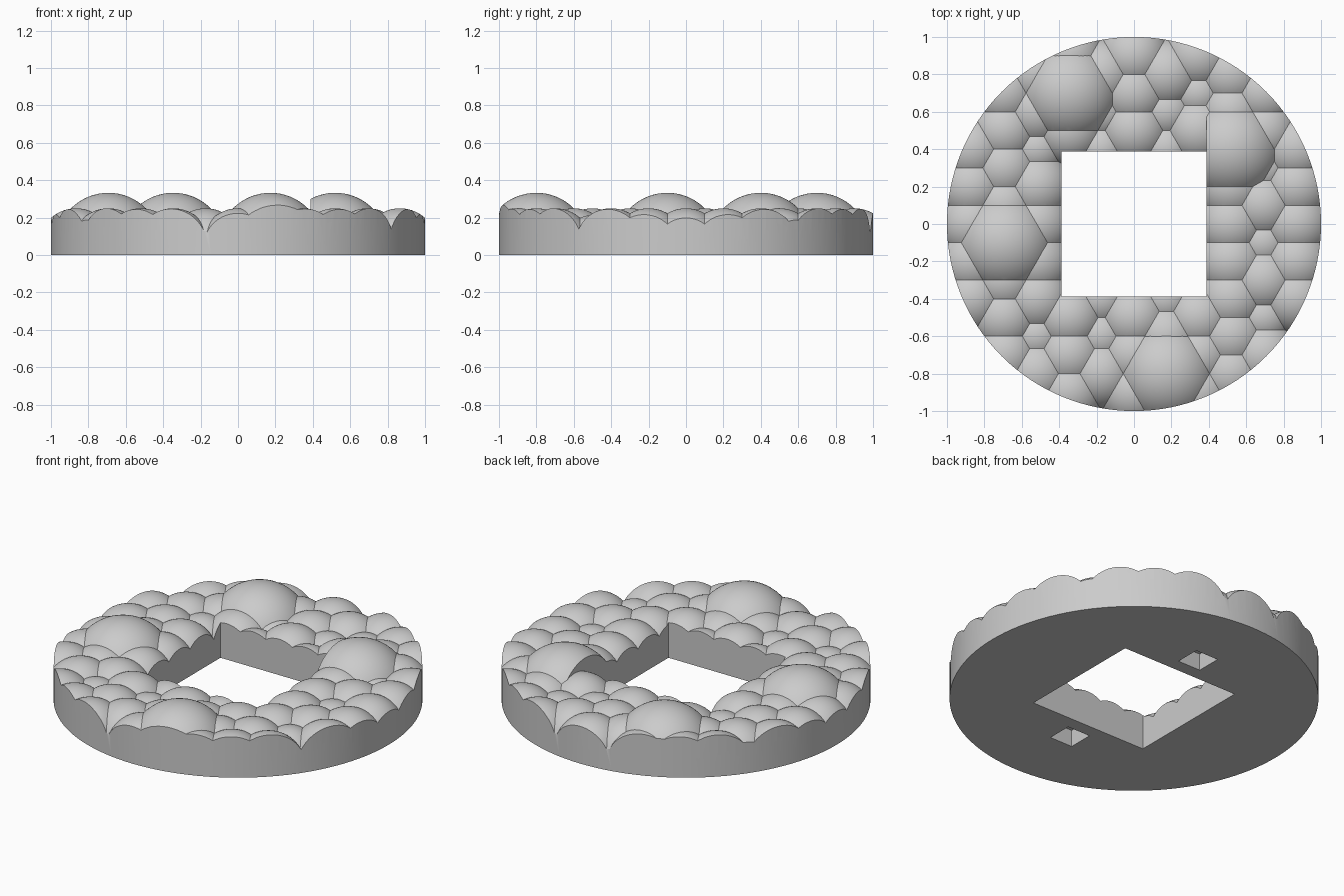
import bpy, bmesh, math
from mathutils import Vector, Matrix

if "Cube" in bpy.data.objects:
    bpy.data.objects.remove(bpy.data.objects["Cube"])

STEP = 0.2                        # spacing of the hexagonal layout
COL = STEP * math.sin(math.pi / 3)
HOLE = 0.387                      # half width of the square opening
DOME_Z = 0.05                     # height of all dome centres
R_MID = 0.2
R_BIG = 0.2 * math.sqrt(2)
R_SMALL = 0.2 * math.sqrt(2 / 3)

# (column, y in tenths) of the domes that are not medium sized
BIG = {(-4, -1), (-2, 7), (1, -8), (3, 4)}
SMALL = {(1, 6), (2, 7), (1, 4), (-1, 4), (-1, 6), (-3, 4), (4, 3), (4, -1),
         (4, -5), (1, -4), (-1, -4), (-1, -6), (-3, -6)}

grey = bpy.data.materials.new("stone_grey")
grey.diffuse_color = (0.6, 0.6, 0.6, 1)
grey.use_nodes = True
grey.node_tree.nodes["Principled BSDF"].inputs["Base Color"].default_value = grey.diffuse_color


def add_object(name, bm):
    mesh = bpy.data.meshes.new(name)
    bm.to_mesh(mesh)
    bm.free()
    mesh.materials.append(grey)
    obj = bpy.data.objects.new(name, mesh)
    bpy.context.collection.objects.link(obj)
    return obj


def cylinder(name, radius, z0, z1):
    bm = bmesh.new()
    bmesh.ops.create_cone(bm, cap_ends=True, segments=128, radius1=radius, radius2=radius,
                          depth=z1 - z0, matrix=Matrix.Translation((0, 0, (z0 + z1) / 2)))
    return add_object(name, bm)


def box(name, center, size):
    bm = bmesh.new()
    bmesh.ops.create_cube(bm, size=1, matrix=Matrix.Translation(center) @ Matrix.Diagonal((*size, 1)))
    return add_object(name, bm)


def dome(x, y, radius, clip_x=None):
    bm = bmesh.new()
    bmesh.ops.create_uvsphere(bm, u_segments=64, v_segments=32, radius=radius,
                              matrix=Matrix.Translation((x, y, DOME_Z)))
    if clip_x is not None:
        geom = bm.verts[:] + bm.edges[:] + bm.faces[:]
        cut = bmesh.ops.bisect_plane(bm, geom=geom, plane_co=Vector((clip_x, 0, 0)),
                                     plane_no=Vector((1, 0, 0)), clear_inner=True)
        rim = [e for e in cut["geom_cut"] if isinstance(e, bmesh.types.BMEdge)]
        bmesh.ops.holes_fill(bm, edges=rim)
        bmesh.ops.recalc_face_normals(bm, faces=bm.faces[:])
    return add_object("dome", bm)


def combine(target, other, operation):
    mod = target.modifiers.new("combine", 'BOOLEAN')
    mod.operation = operation
    mod.solver = 'MANIFOLD'
    mod.object = other
    bpy.context.view_layer.objects.active = target
    bpy.ops.object.modifier_apply(modifier=mod.name)
    bpy.data.objects.remove(other, do_unlink=True)


# Solid floor under the domes, trimmed to size later
ring = cylinder("domed_ring_base", 1.05, -0.05, 0.1)

# Domes on the hexagonal layout, leaving out the opening
for c in range(-5, 6):
    for t in range(-9, 10):
        x, y = c * COL, t / 10
        if (c + t) % 2 == 0 or math.hypot(x, y) > 1:
            continue
        if max(abs(x), abs(y)) < HOLE:
            continue
        radius = R_BIG if (c, t) in BIG else R_SMALL if (c, t) in SMALL else R_MID
        combine(ring, dome(x, y, radius, HOLE if (c, t) == (3, 4) else None), 'UNION')

# Trim to the round outline, cut the opening and the two pockets underneath
combine(ring, cylinder("outline", 1.0, 0, 1), 'INTERSECT')
combine(ring, box("opening", (0, 0, 0), (2 * HOLE, 2 * HOLE, 2)), 'DIFFERENCE')
for side in (-1, 1):
    combine(ring, box("pocket", (0, side * 0.54, 0), (0.15, 0.15, 0.2)), 'DIFFERENCE')

# Smooth domes with crisp creases
bpy.ops.object.select_all(action='DESELECT')
ring.select_set(True)
bpy.context.view_layer.objects.active = ring
bpy.ops.object.shade_smooth_by_angle(angle=math.radians(25))
